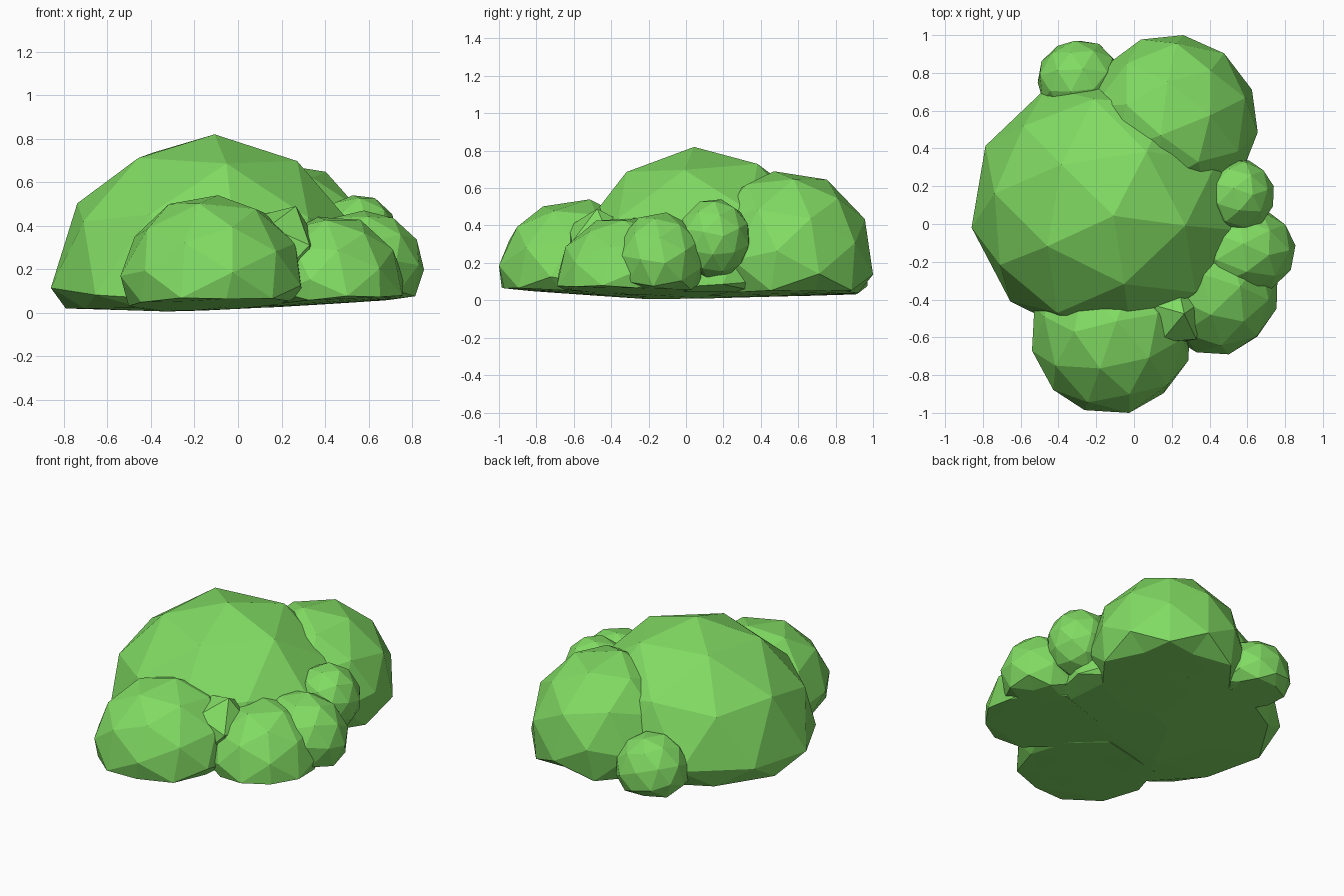
import bpy
import bmesh
from mathutils import Euler, Vector

cube = bpy.data.objects.get("Cube")
if cube:
    bpy.data.objects.remove(cube, do_unlink=True)

# Single leaf colour
leaf = bpy.data.materials.new("leaf green")
leaf.use_nodes = True
LEAF_COLOUR = (0.22, 0.71, 0.125, 1)
leaf.diffuse_color = LEAF_COLOUR
leaf.node_tree.nodes["Principled BSDF"].inputs["Base Color"].default_value = LEAF_COLOUR

# Lowest point of the shallow underside
BASE = Vector((-0.25, -0.13))


def ground(co):
    """Height of the shallow, slightly tilted underside."""
    away = co.xy - BASE
    return 0.052 * away.length + 0.012 * away.x - 0.02 * away.y


def make_clump(name, centre, radii, turn, detail=2):
    """Faceted ball fitted to its radii, with its bottom pressed flat."""
    bm = bmesh.new()
    bmesh.ops.create_icosphere(bm, subdivisions=detail, radius=1)
    bmesh.ops.rotate(bm, verts=bm.verts, matrix=Euler(turn).to_matrix())
    for axis in range(3):
        low = min(v.co[axis] for v in bm.verts)
        high = max(v.co[axis] for v in bm.verts)
        for v in bm.verts:
            unit = 2 * (v.co[axis] - low) / (high - low) - 1
            v.co[axis] = centre[axis] + unit * radii[axis]
    for v in bm.verts:
        v.co.z = max(v.co.z, ground(v.co))

    mesh = bpy.data.meshes.new(name)
    bm.to_mesh(mesh)
    bm.free()
    mesh.materials.append(leaf)
    bpy.context.collection.objects.link(bpy.data.objects.new(name, mesh))


# Large clumps: name, centre, radii, turn
make_clump("main_clump", (-0.13, 0.09, 0.1), (0.73, 0.7, 0.72), (0.06, 0.04, -0.16))
make_clump("back_clump", (0.2, 0.54, 0.21), (0.455, 0.46, 0.48), (0.5, 0.3, 0.1))
make_clump("front_clump", (-0.12, -0.58, 0.13), (0.42, 0.42, 0.41), (0.3, 0.6, 0.9))
make_clump("side_clump", (0.43, -0.34, 0.1), (0.33, 0.35, 0.34), (0.7, 0.2, 0.5))
make_clump("side_upper_clump", (0.57, -0.14, 0.21), (0.285, 0.24, 0.26), (0.2, 0.5, 0.2))

# Small tufts filling the gaps
make_clump("side_tuft", (0.55, 0.15, 0.33), (0.19, 0.19, 0.21), (0.1, 0.4, 0.3))
make_clump("back_tuft", (-0.29, 0.76, 0.14), (0.22, 0.21, 0.22), (0.4, 0.1, 0.8))
make_clump("front_tuft", (0.2, -0.46, 0.27), (0.18, 0.18, 0.22), (0.2, 0.3, 0.4), 1)
